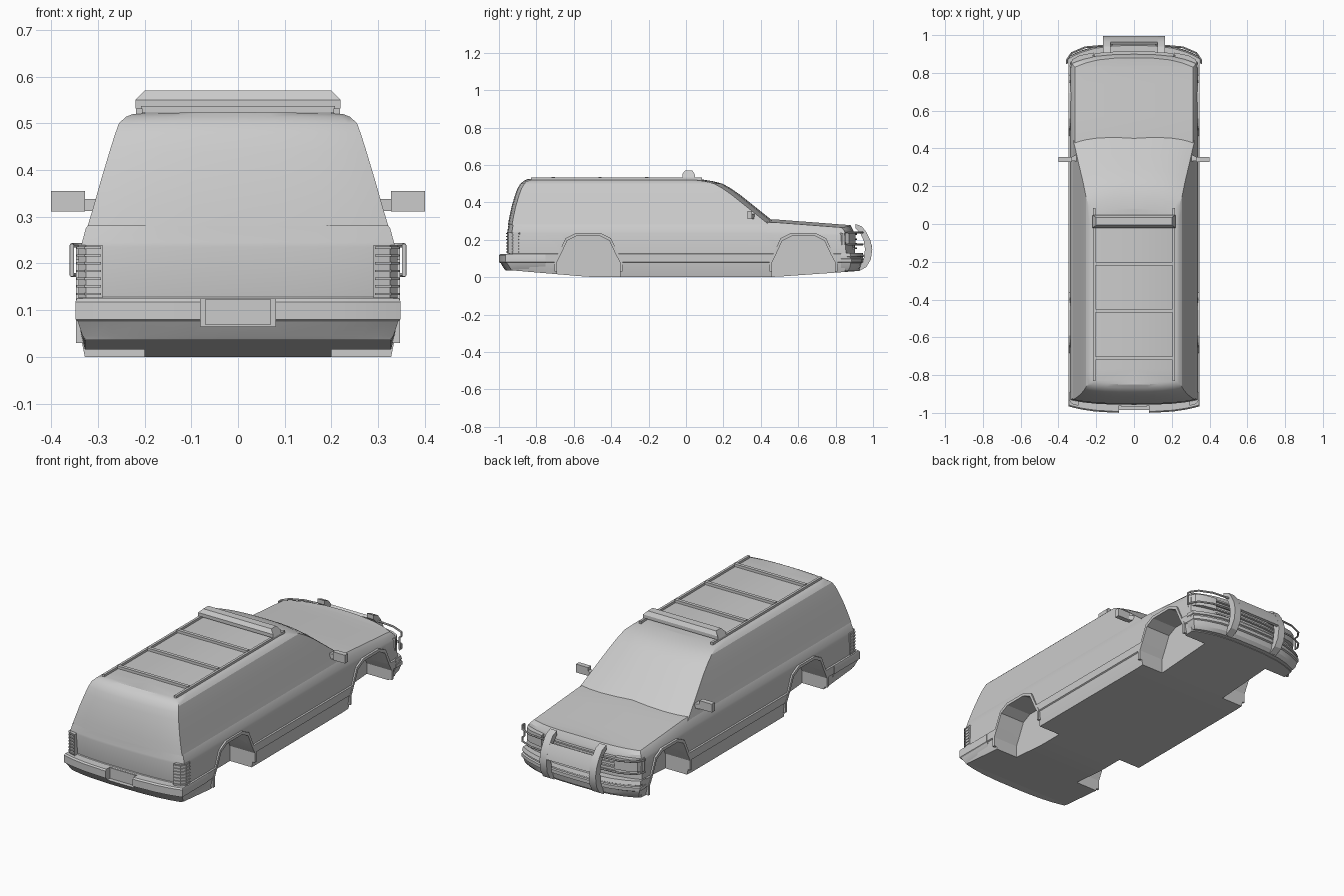
import bpy, bmesh, math
from mathutils import Vector

if "Cube" in bpy.data.objects:
    bpy.data.objects.remove(bpy.data.objects["Cube"])

paint = bpy.data.materials.new("light_grey")
paint.use_nodes = True
GREY = (0.6, 0.6, 0.6, 1)
paint.diffuse_color = GREY
paint.node_tree.nodes["Principled BSDF"].inputs["Base Color"].default_value = GREY


def finish(ob, angle=25):
    if not ob.data.materials:
        ob.data.materials.append(paint)
    bpy.ops.object.select_all(action='DESELECT')
    ob.select_set(True)
    bpy.context.view_layer.objects.active = ob
    bpy.ops.object.shade_smooth_by_angle(angle=math.radians(angle))
    return ob


def make(name, bm):
    bmesh.ops.recalc_face_normals(bm, faces=bm.faces)
    mesh = bpy.data.meshes.new(name)
    bm.to_mesh(mesh)
    bm.free()
    ob = bpy.data.objects.new(name, mesh)
    bpy.context.collection.objects.link(ob)
    return finish(ob)


def plain(x, y, z):
    return z


def shell(name, levels, warp=plain, crown=0.0, steps=14):
    """Stacked plan outlines: z, half width, rear y, front y, rear bow, front bow."""
    fr = [0, 0.3, 0.6, 0.8, 0.92, 1]
    bm = bmesh.new()
    rings = []
    for k, (z, half, rear, front, br, bf) in enumerate(levels):
        side = [(f, rear + br * f ** 3) for f in fr]
        y0, y1 = rear + br, front - bf
        side += [(1, y0 + (y1 - y0) * i / steps) for i in range(1, steps)]
        side += [(f, front - bf * f ** 3) for f in reversed(fr)]
        c = crown if k == len(levels) - 1 else 0
        pts = [(f * half, y, warp(f * half, y, z) + c * (1 - f * f)) for f, y in side]
        right = [bm.verts.new(p) for p in pts]
        left = [bm.verts.new((-x, y, h)) for x, y, h in pts[1:-1]]
        rings.append((right, left, c))
    loops = [r + l[::-1] for r, l, c in rings]
    n = len(loops[0])
    for a, b in zip(loops, loops[1:]):
        for i in range(n):
            j = (i + 1) % n
            bm.faces.new((a[i], a[j], b[j], b[i]))
    # caps with a centre row
    for (r, l, c), lv in ((rings[0], levels[0]), (rings[-1], levels[-1])):
        mid = [r[0]]
        for v in r[1:-1]:
            f = v.co.x / lv[1]
            mid.append(bm.verts.new((0, v.co.y, v.co.z + c * f * f)))
        mid.append(r[-1])
        for s in (r, [r[0]] + l + [r[-1]]):
            for i in range(len(s) - 1):
                q = list(dict.fromkeys((s[i], s[i + 1], mid[i + 1], mid[i])))
                bm.faces.new(q)
    return make(name, bm)


def prism(name, pts, lo, hi, axis="z", sides=(1,)):
    """Extrude a plan (x, y) along z, or a side profile (y, z) along x."""
    bm = bmesh.new()
    for s in sides:
        def at(p, d):
            return (s * p[0], p[1], d) if axis == "z" else (s * d, p[0], p[1])
        a = [bm.verts.new(at(p, lo)) for p in pts]
        b = [bm.verts.new(at(p, hi)) for p in pts]
        bm.faces.new(a)
        bm.faces.new(b)
        for i in range(len(pts)):
            j = (i + 1) % len(pts)
            bm.faces.new((a[i], a[j], b[j], b[i]))
    return make(name, bm)


def box(name, x, y, z, sides=(1,)):
    return prism(name, [(x[0], y[0]), (x[1], y[0]), (x[1], y[1]), (x[0], y[1])], *z, sides=sides)


def cut(ob, cutter):
    mod = ob.modifiers.new("cut", 'BOOLEAN')
    mod.operation = 'DIFFERENCE'
    mod.solver = 'EXACT'
    mod.object = cutter
    bpy.ops.object.select_all(action='DESELECT')
    bpy.context.view_layer.objects.active = ob
    ob.select_set(True)
    bpy.ops.object.modifier_apply(modifier=mod.name)
    bpy.data.objects.remove(cutter)
    finish(ob)


def tube(name, pts, radius):
    cu = bpy.data.curves.new(name, 'CURVE')
    cu.dimensions = '3D'
    cu.bevel_depth = radius
    cu.bevel_resolution = 1
    cu.use_fill_caps = True
    sp = cu.splines.new('POLY')
    sp.points.add(len(pts) - 1)
    for p, co in zip(sp.points, pts):
        p.co = (*co, 1)
    ob = bpy.data.objects.new(name, cu)
    bpy.context.collection.objects.link(ob)
    bpy.ops.object.select_all(action='DESELECT')
    ob.select_set(True)
    bpy.context.view_layer.objects.active = ob
    bpy.ops.object.convert(target='MESH')
    finish(bpy.context.object, 50)


BOTH = (1, -1)


# Underside rises towards both ends, bonnet falls towards the nose
def body_warp(x, y, z):
    rise = 0.085 * max(0, -0.5 - y) + 0.07 * max(0, y - 0.45)
    if z < 0.08:
        z += rise * (1 - z / 0.08)
    if z > 0.2:
        z -= (z - 0.2) * 0.8 * max(0, y - 0.45)
    return z


# Lower body with trim band and bonnet
body = shell("lower_body", [
    (z, w, r, f, 0.025, 0.05) for z, w, r, f in (
        (0, .328, -.95, .90), (.04, .336, -.95, .90), (.078, .34, -.95, .905),
        (.082, .346, -.95, .91), (.124, .346, -.95, .91), (.128, .34, -.945, .905),
        (.235, .337, -.957, .90), (.245, .334, -.955, .90), (.275, .326, -.95, .895),
        (.295, .312, -.945, .88))], body_warp, crown=0.016, steps=20)

# Cabin with sloping windscreen
shell("cabin", [
    (z, w, r, f, 0.022, 0.045) for z, w, r, f in (
        (.28, .322, -.952, .49), (.32, .31, -.945, .44), (.38, .293, -.932, .365),
        (.44, .275, -.914, .29), (.475, .264, -.901, .24), (.50, .255, -.886, .195),
        (.514, .24, -.868, .14), (.52, .225, -.85, .08))], crown=0.004)

# Wheel wells and arch lips
ARCH = [(-.17, .0), (-.17, .08), (-.145, .13), (-.115, .195), (-.065, .22),
        (.06, .22), (.11, .195), (.145, .12), (.167, .08), (.167, .0)]
for name, c in (("rear", -.52), ("front", .63)):
    hole = [(c + y, z if z else -.1) for y, z in ARCH]
    for s in BOTH:
        cut(body, prism("well_cutter", hole, .2, .5, "x", (s,)))
    inner = [(c + y, max(z, .03)) for y, z in ARCH]
    outer = [(c + y * 1.08, max(z * 1.07, .03)) for y, z in ARCH]
    prism(name + "_arch_lips", inner + outer[::-1], .325, .347, "x", BOTH)

# Bumpers
rear_bumper = shell("rear_bumper", [
    (.036, .325, -.965, -.75, .03, 0), (.045, .333, -.972, -.75, .035, 0),
    (.076, .343, -.992, -.75, .035, 0), (.08, .348, -1.0, -.75, .035, 0),
    (.118, .348, -1.0, -.75, .035, 0), (.125, .345, -.993, -.75, .035, 0)], steps=4)
cut(rear_bumper, box("plate_cutter", (-.08, .08), (-1.1, -.962), (.065, .2)))
box("rear_plate", (-.07, .07), (-.967, -.955), (.068, .124))
shell("front_bumper", [
    (.034, .325, .83, .925, 0, .06), (.05, .335, .83, .94, 0, .065),
    (.076, .343, .83, .946, 0, .065), (.08, .347, .83, .955, 0, .07),
    (.098, .348, .83, .955, 0, .07), (.101, .344, .83, .947, 0, .07),
    (.108, .344, .83, .947, 0, .07), (.111, .348, .83, .952, 0, .07),
    (.13, .346, .83, .945, 0, .07)], steps=4)

# Grille slats and lamps
for i in range(4):
    z = .15 + .025 * i
    shell("grille_slat", [(h, .21, .85, .914, 0, .012) for h in (z, z + .008)], steps=2)
prism("headlamps", [(.215, .907), (.29, .892), (.325, .872), (.342, .835), (.33, .82), (.22, .82)],
      .172, .236, sides=BOTH)
LAMP = [(.29, -.958), (.325, -.948), (.342, -.925), (.342, -.89), (.30, -.88)]
prism("tail_lamps", LAMP, .126, .24, sides=BOTH)
for i in range(7):
    z = .132 + .0165 * i
    prism("tail_lamp_ribs", [(x * 1.01, y * 1.005) for x, y in LAMP], z, z + .005, sides=BOTH)

# Bull bar: curved uprights, centre plate, wrap-round tubes
prism("bull_bar_uprights", [
    (.905, .285), (.94, .272), (.965, .24), (.987, .195), (.996, .15), (.988, .095),
    (.965, .055), (.925, .032), (.93, .06), (.95, .10), (.957, .15), (.95, .195),
    (.932, .235), (.905, .262)], .125, .165, "x", BOTH)
prism("bull_bar_plate", [(.994, .165), (.985, .2), (.963, .243), (.95, .235), (.97, .195), (.98, .162)],
      -.126, .126, "x")
for s in BOTH:
    path = [(.15, .945), (.26, .935), (.33, .905), (.354, .87), (.356, .85)]
    up = [(s * x, y, .239) for x, y in path]
    down = [(s * x, y, .175) for x, y in path]
    tube("lamp_guard", up + down[::-1], .005)

# Door mirrors
prism("mirror_arms", [(.29, .33), (.335, .335), (.335, .352), (.29, .375)], .312, .338, sides=BOTH)
box("mirrors", (.328, .40), (.328, .354), (.311, .355), BOTH)

# Roof rack
box("roof_rails", (.205, .218), (-.83, .085), (.518, .532), BOTH)
for y in (-.71, -.46, -.21):
    box("rack_crossbar", (-.208, .208), (y - .009, y + .009), (.523, .537))

# Roof light bar on small feet
box("light_bar_feet", (.2, .216), (.0, .03), (.515, .535), BOTH)
bar = [(-.02, .532), (.047, .532), (.047, .55), (.035, .57), (-.006, .57), (-.02, .55)]
light = prism("light_bar", bar, -.22, .22, "x")
for v in light.data.vertices:
    if v.co.z > .56:
        v.co.x *= .91
